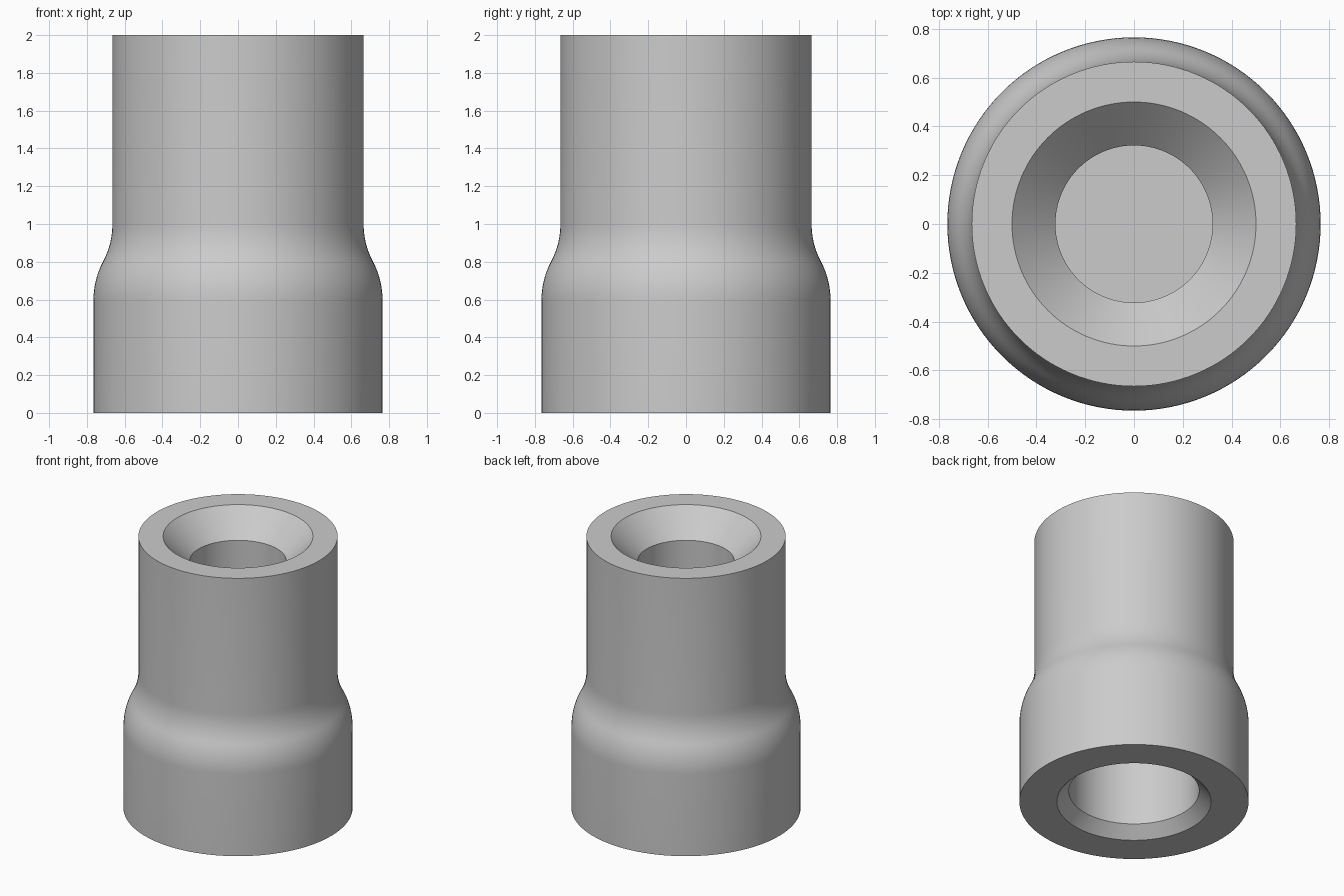
import bpy, bmesh, math

cube = bpy.data.objects.get("Cube")
if cube:
    bpy.data.objects.remove(cube, do_unlink=True)

SEGMENTS = 128
R_BASE, R_NECK, HEIGHT = 0.765, 0.665, 2.0
Z_LOW, Z_HIGH = 0.6, 1.0


def shoulder(steps=8):
    """Two equal tangent arcs blending the wide base into the neck."""
    dr, dz = (R_BASE - R_NECK) / 2, (Z_HIGH - Z_LOW) / 2
    sweep = 2 * math.atan(dr / dz)
    radius = dz / math.sin(sweep)
    angles = [sweep * i / steps for i in range(steps + 1)]
    convex = [(R_BASE - radius * (1 - math.cos(a)), Z_LOW + radius * math.sin(a)) for a in angles]
    concave = [(R_NECK + radius * (1 - math.cos(a)), Z_HIGH - radius * math.sin(a)) for a in angles]
    return convex + concave[-2::-1]


def lathe(name, profile, material):
    """Revolve an (r, z) profile whose two ends lie on the axis."""
    bm = bmesh.new()
    verts = [bm.verts.new((r, 0, z)) for r, z in profile]
    edges = [bm.edges.new(pair) for pair in zip(verts, verts[1:])]
    bmesh.ops.spin(bm, geom=verts + edges, cent=(0, 0, 0), axis=(0, 0, 1),
                   angle=2 * math.pi, steps=SEGMENTS)
    bmesh.ops.remove_doubles(bm, verts=bm.verts, dist=1e-4)
    bmesh.ops.recalc_face_normals(bm, faces=bm.faces)
    mesh = bpy.data.meshes.new(name)
    bm.to_mesh(mesh)
    bm.free()
    mesh.materials.append(material)
    obj = bpy.data.objects.new(name, mesh)
    bpy.context.collection.objects.link(obj)
    bpy.ops.object.select_all(action='DESELECT')
    obj.select_set(True)
    bpy.context.view_layer.objects.active = obj
    bpy.ops.object.shade_smooth_by_angle(angle=math.radians(25))
    return obj


# Plain grey material
grey = bpy.data.materials.new("light_grey")
grey.use_nodes = True
color = (0.6, 0.6, 0.6, 1)
grey.diffuse_color = color
grey.node_tree.nodes["Principled BSDF"].inputs["Base Color"].default_value = color

# Blind chamfered sockets at both ends, joined by the outer wall
lower_socket = [(0, 0.8), (0.435, 0.8), (0.435, 0.08), (0.515, 0)]
upper_socket = [(0.5, HEIGHT), (0.322, HEIGHT - 0.18), (0.322, 1.2), (0, 1.2)]
outer_wall = [(R_BASE, 0), *shoulder(), (R_NECK, HEIGHT)]
lathe("stepped_sleeve", lower_socket + outer_wall + upper_socket, grey)
